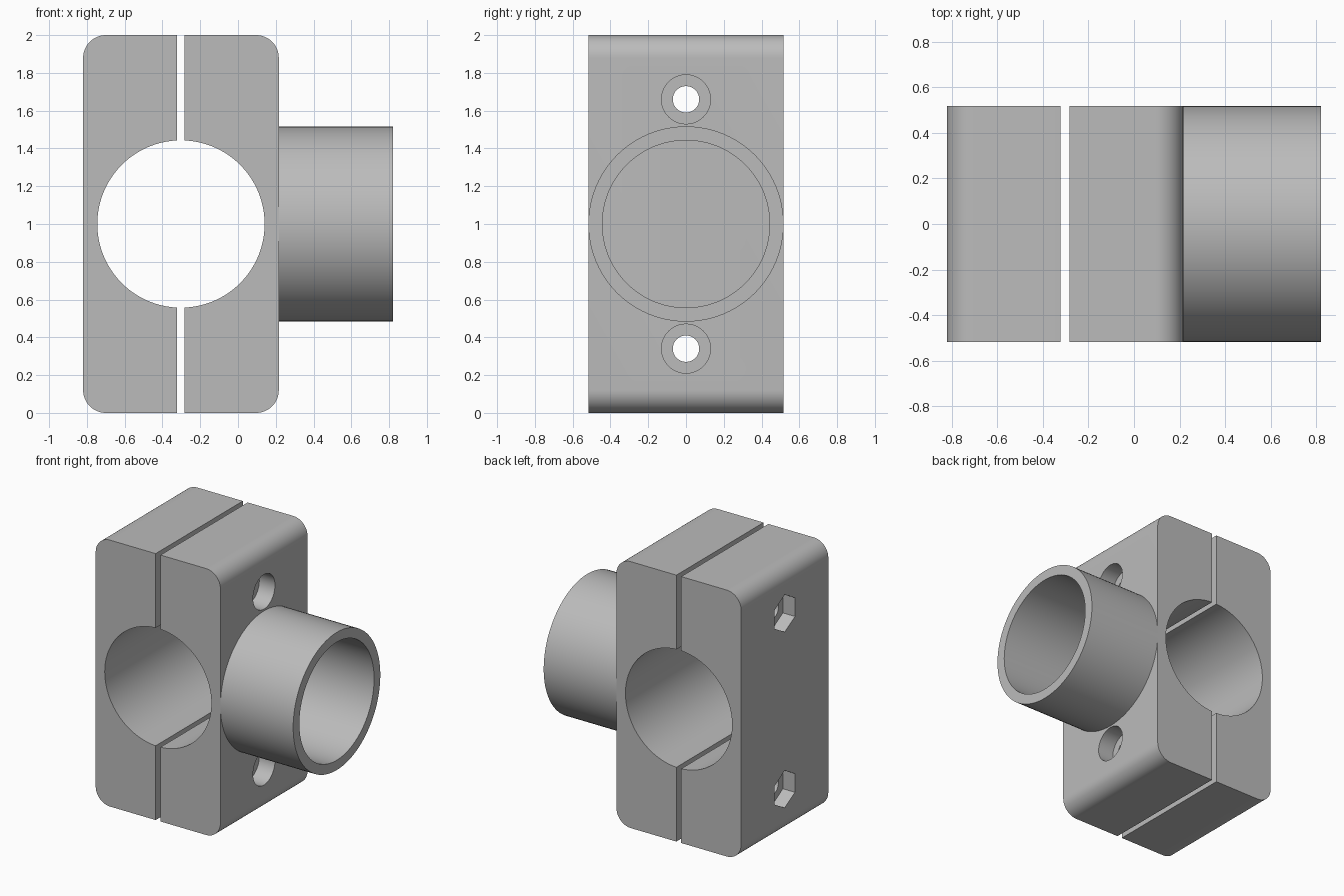
import bpy, bmesh, math
from mathutils import Matrix, Vector

if "Cube" in bpy.data.objects:
    bpy.data.objects.remove(bpy.data.objects["Cube"])

HALF_Y = 0.517        # half depth of the clamp
SPLIT_X = -0.302      # centre of the split and of the cross bore
BORE_R = 0.443
BLOCK_HALF = 0.518
CORNER = 0.12
FACE_X = SPLIT_X + BLOCK_HALF
BOLT_Z = (0.34, 1.66)

grey = bpy.data.materials.new("plain grey")
grey.diffuse_color = (0.5, 0.5, 0.5, 1)
grey.use_nodes = True
grey.node_tree.nodes["Principled BSDF"].inputs["Base Color"].default_value = grey.diffuse_color


def add_object(name, bm):
    bmesh.ops.recalc_face_normals(bm, faces=bm.faces)
    mesh = bpy.data.meshes.new(name)
    bm.to_mesh(mesh)
    bm.free()
    mesh.materials.append(grey)
    ob = bpy.data.objects.new(name, mesh)
    bpy.context.collection.objects.link(ob)
    return ob


def smooth(ob):
    bpy.ops.object.select_all(action='DESELECT')
    ob.select_set(True)
    bpy.context.view_layer.objects.active = ob
    bpy.ops.object.shade_smooth_by_angle(angle=math.radians(30))


def arc(cx, cz, r, a0, a1, n):
    return [(cx + r * math.cos(a0 + (a1 - a0) * i / n),
             cz + r * math.sin(a0 + (a1 - a0) * i / n)) for i in range(n + 1)]


def clamp_half(name, side):
    """Rounded half block with half of the cross bore, extruded along y."""
    gap = 0.02
    a = math.acos(gap / BORE_R)
    c = BLOCK_HALF - CORNER
    pts = [(gap, 0)]
    pts += arc(c, CORNER, CORNER, -math.pi / 2, 0, 12)
    pts += arc(c, 2 - CORNER, CORNER, 0, math.pi / 2, 12)
    pts += [(gap, 2)]
    pts += arc(0, 1, BORE_R, a, -a, 48)
    bm = bmesh.new()
    face = bm.faces.new([bm.verts.new((SPLIT_X + side * x, -HALF_Y, z)) for x, z in pts])
    ext = bmesh.ops.extrude_face_region(bm, geom=[face])
    bmesh.ops.translate(bm, vec=(0, 2 * HALF_Y, 0),
                        verts=[v for v in ext["geom"] if isinstance(v, bmesh.types.BMVert)])
    return add_object(name, bm)


def drill(ob, r, sides, x0, x1):
    """Cut a pair of bolt pockets along x, with corners pointing up."""
    bm = bmesh.new()
    for z in BOLT_Z:
        m = Matrix.Translation(((x0 + x1) / 2, 0, z)) @ Matrix.Rotation(math.pi / 2, 4, 'Y')
        if sides == 6:
            probe = bmesh.ops.create_cone(bm, cap_ends=True, segments=6, radius1=r,
                                          radius2=r, depth=x1 - x0)["verts"]
            if max(abs(v.co.x) for v in probe) < r * 0.99:
                m = m @ Matrix.Rotation(math.pi / 6, 4, 'Z')
        else:
            probe = bmesh.ops.create_cone(bm, cap_ends=True, segments=sides, radius1=r,
                                          radius2=r, depth=x1 - x0)["verts"]
        bmesh.ops.transform(bm, matrix=m, verts=probe)
    cutter = add_object("cutter", bm)
    cutter.hide_render = True
    mod = ob.modifiers.new("drill", 'BOOLEAN')
    mod.operation, mod.solver, mod.object = 'DIFFERENCE', 'EXACT', cutter
    bpy.context.view_layer.update()
    deps = bpy.context.evaluated_depsgraph_get()
    mesh = bpy.data.meshes.new_from_object(ob.evaluated_get(deps))
    ob.modifiers.clear()
    ob.data = mesh
    bpy.data.objects.remove(cutter)


# Clamp halves with bolt holes, hex nut pockets and round counterbores
nut_half = clamp_half("clamp_nut_half", -1)
drill(nut_half, 0.07, 32, -1, 0)
drill(nut_half, 0.14, 6, -1, SPLIT_X - BLOCK_HALF + 0.10)
socket_half = clamp_half("clamp_socket_half", 1)
drill(socket_half, 0.07, 32, -0.6, 0.5)
drill(socket_half, 0.13, 40, FACE_X - 0.13, 0.5)

# Side socket tube, open at the outer end
bm = bmesh.new()
N = 96
rings = []
for x, r in ((FACE_X, 0.517), (0.82, 0.517), (0.82, BORE_R), (FACE_X, BORE_R)):
    rings.append([bm.verts.new((x, r * math.cos(2 * math.pi * i / N),
                                1 + r * math.sin(2 * math.pi * i / N))) for i in range(N)])
for a, b in zip(rings, rings[1:]):
    for i in range(N):
        j = (i + 1) % N
        bm.faces.new((a[i], a[j], b[j], b[i]))
tube = add_object("socket_tube", bm)

for part in (nut_half, socket_half, tube):
    smooth(part)
